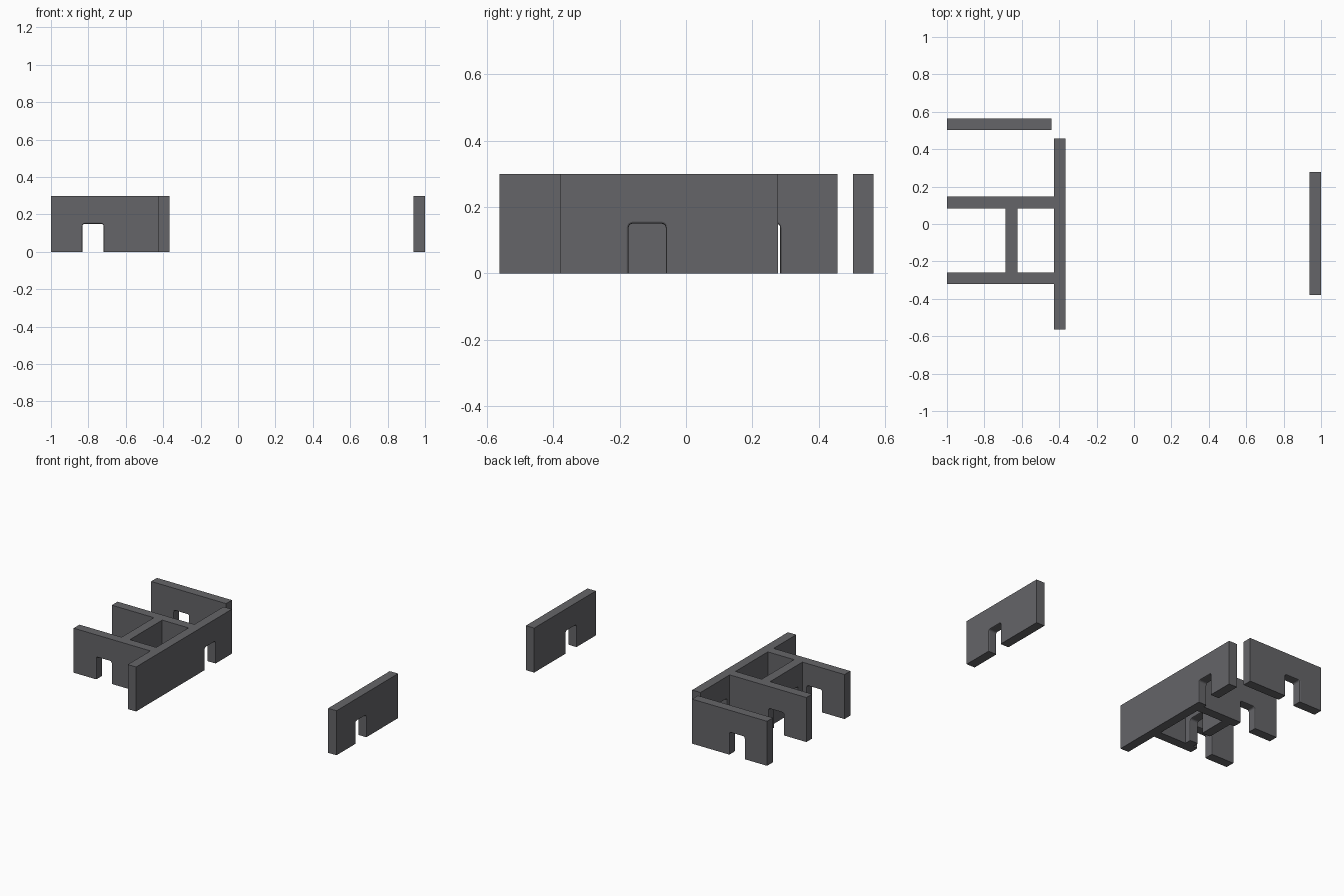
import bpy, bmesh, math

if "Cube" in bpy.data.objects:
    bpy.data.objects.remove(bpy.data.objects["Cube"])

HEIGHT, THICK = 0.30, 0.062
DOOR_W, DOOR_H, RADIUS, EASE = 0.112, 0.15, 0.012, 0.006

grey = bpy.data.materials.new("dark_grey")
grey.diffuse_color = (0.13, 0.13, 0.14, 1)
grey.use_nodes = True
grey.node_tree.nodes["Principled BSDF"].inputs["Base Color"].default_value = grey.diffuse_color


def wall(name, axis, start, end, across, door):
    """Upright wall running along axis, centred on 'across', with a round-cornered doorway."""
    lo, hi = door - DOOR_W / 2, door + DOOR_W / 2
    rim = [(hi, 0)]
    for centre, first in ((hi - RADIUS, 0), (lo + RADIUS, 90)):
        for i in range(5):
            a = math.radians(first + i * 22.5)
            rim.append((centre + RADIUS * math.cos(a), DOOR_H - RADIUS + RADIUS * math.sin(a)))
    rim.append((lo, 0))
    outline = [(end, 0), (end, HEIGHT), (start, HEIGHT), (start, 0)] + rim[::-1]

    def place(u, v, z):
        return (u, v, z) if axis == 'X' else (v, u, z)

    # Matching outlines on both sides of the wall, joined around the edge
    bm = bmesh.new()
    a, b = ([bm.verts.new(place(u, across + s * THICK / 2, z)) for u, z in outline] for s in (-1, 1))
    bm.faces.new(a)
    bm.faces.new(b[::-1])
    n = len(outline)
    for i in range(n):
        j = (i + 1) % n
        bm.faces.new((a[i], b[i], b[j], a[j]))
    bmesh.ops.recalc_face_normals(bm, faces=bm.faces[:])

    # Slightly eased doorway rim
    edges = [bm.edges.get((side[i], side[i + 1])) for side in (a, b) for i in range(4, n - 1)]
    bmesh.ops.bevel(bm, geom=edges, offset=EASE, segments=2, profile=0.5, affect='EDGES')

    mesh = bpy.data.meshes.new(name)
    bm.to_mesh(mesh)
    bm.free()
    mesh.materials.append(grey)
    obj = bpy.data.objects.new(name, mesh)
    bpy.context.collection.objects.link(obj)


# Parallel side-to-side walls with aligned doorways
wall("back_wall", 'X', -1.0, -0.441, 0.534, -0.775)
wall("middle_wall", 'X', -1.0, -0.425, 0.115, -0.775)
wall("front_wall", 'X', -1.0, -0.425, -0.291, -0.775)

# Front-to-back walls
wall("long_corridor_wall", 'Y', -0.563, 0.457, -0.397, 0.228)
wall("room_partition", 'Y', -0.26, 0.085, -0.655, -0.16)
wall("separate_right_wall", 'Y', -0.379, 0.277, 0.969, -0.117)
